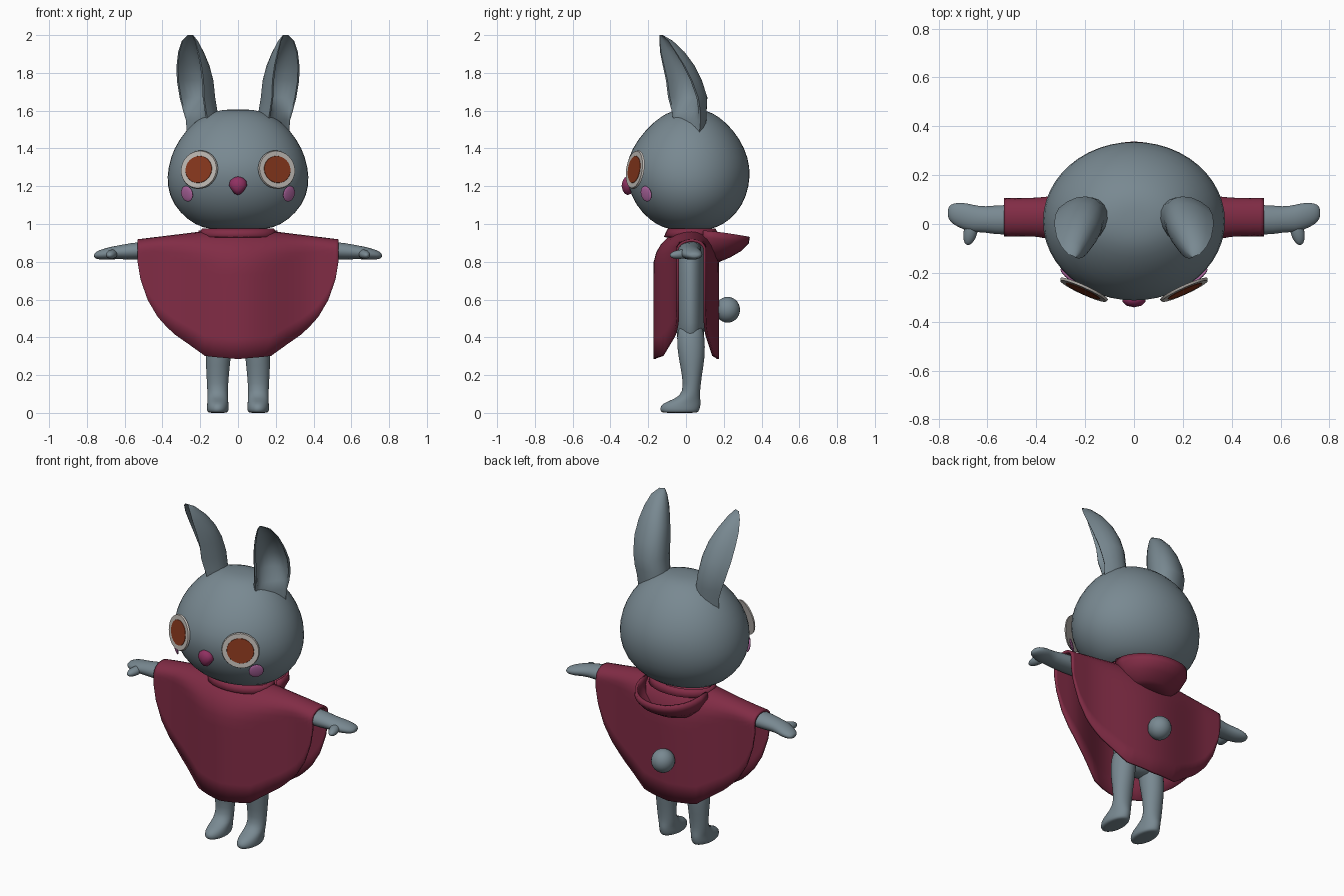
import bpy, bmesh
from math import sin, cos, pi, sqrt, radians
from mathutils import Vector, Matrix


def material(name, rgb):
    m = bpy.data.materials.new(name)
    m.diffuse_color = (*rgb, 1)
    return m


FUR = material("fur", (0.19, 0.25, 0.285))
CLOTH = material("cloth", (0.22, 0.025, 0.06))
WHITE = material("eye_white", (0.50, 0.47, 0.44))
IRIS = material("iris", (0.24, 0.038, 0.012))
PINK = material("pink", (0.45, 0.14, 0.37))
NOSE = material("nose", (0.28, 0.03, 0.12))


def finish(name, bm, mat, mirror=False, subsurf=0, thick=0, sharp=50):
    bmesh.ops.recalc_face_normals(bm, faces=bm.faces)
    me = bpy.data.meshes.new(name)
    bm.to_mesh(me)
    bm.free()
    me.materials.append(mat)
    me.shade_smooth()
    if not subsurf:
        me.set_sharp_from_angle(angle=radians(sharp))
    ob = bpy.data.objects.new(name, me)
    bpy.context.collection.objects.link(ob)
    if mirror:
        ob.modifiers.new("mirror", 'MIRROR').use_mirror_merge = False
    if thick:
        s = ob.modifiers.new("thickness", 'SOLIDIFY')
        s.thickness, s.offset = thick, 0
    if subsurf:
        s = ob.modifiers.new("smooth", 'SUBSURF')
        s.levels = s.render_levels = subsurf
    return ob


def skin(rows, closed=True, caps=True):
    """Bridge rows of points into a tube (closed) or a sheet (open)."""
    bm = bmesh.new()
    vs = [[bm.verts.new(p) for p in r] for r in rows]
    n = len(rows[0])
    for a, b in zip(vs, vs[1:]):
        for i in range(n if closed else n - 1):
            j = (i + 1) % n
            bm.faces.new((a[i], a[j], b[j], b[i]))
    if closed and caps:
        bm.faces.new(vs[0])
        bm.faces.new(vs[-1])
    return bm


def ellipse(c, u, v, n=16):
    c, u, v = Vector(c), Vector(u), Vector(v)
    return [c + u * cos(2 * pi * i / n) + v * sin(2 * pi * i / n) for i in range(n)]


def upright(rings, n=16):
    """Rings are (z, cx, cy, rx, ry)."""
    return skin([ellipse((x, y, z), (rx, 0, 0), (0, ry, 0), n) for z, x, y, rx, ry in rings])


def lerp(pts, x):
    for (x0, y0), (x1, y1) in zip(pts, pts[1:]):
        if x <= x1:
            return y0 + (y1 - y0) * (x - x0) / (x1 - x0)
    return pts[-1][1]


def blob(name, loc, normal, size, mat, mirror=False, disc=False):
    """Flat disc or ellipsoid whose local z points along normal."""
    m = (Matrix.Translation(loc) @ Vector(normal).to_track_quat('Z', 'Y').to_matrix().to_4x4()
         @ Matrix.Diagonal((*size, 1)))
    bm = bmesh.new()
    if disc:
        bmesh.ops.create_cone(bm, cap_ends=True, segments=32, radius1=1, radius2=0.96, depth=1, matrix=m)
    else:
        bmesh.ops.create_uvsphere(bm, u_segments=24, v_segments=14, radius=1, matrix=m)
    return finish(name, bm, mat, mirror)


# Head
finish("head", upright([
    (0.968, 0, 0.02, 0.09, 0.07), (0.978, 0, 0.02, 0.19, 0.14), (1.02, 0, 0.02, 0.268, 0.215),
    (1.10, 0, 0.017, 0.346, 0.287), (1.20, 0, 0.013, 0.381, 0.325), (1.30, 0, 0.01, 0.375, 0.334),
    (1.40, 0, 0.013, 0.344, 0.303), (1.50, 0, 0.018, 0.278, 0.235), (1.57, 0, 0.02, 0.195, 0.155),
    (1.60, 0, 0.02, 0.12, 0.093), (1.607, 0, 0.02, 0.04, 0.03)], 24), FUR, subsurf=1)

# Ears: crescent sections opening forwards and outwards
ear_rows = []
for z, cx, cy, hx, hy, bx, by, hollow in [
        (1.47, 0.215, 0.01, 0.055, 0.06, -0.09, 0.07, 0.0),
        (1.55, 0.218, 0.005, 0.058, 0.072, -0.10, 0.075, 0.0),
        (1.60, 0.230, 0.00, 0.061, 0.076, -0.105, 0.08, 0.2),
        (1.67, 0.244, -0.015, 0.065, 0.080, -0.105, 0.10, 0.65),
        (1.76, 0.253, -0.037, 0.071, 0.069, -0.10, 0.10, 0.78),
        (1.84, 0.259, -0.066, 0.066, 0.057, -0.085, 0.095, 0.8),
        (1.91, 0.263, -0.095, 0.054, 0.042, -0.062, 0.078, 0.75),
        (1.97, 0.261, -0.117, 0.036, 0.024, -0.032, 0.04, 0.65),
        (2.00, 0.253, -0.133, 0.014, 0.006, -0.008, 0.008, 0.3)]:
    c, h, b = Vector((cx, cy, z)), Vector((hx, hy, 0)), Vector((bx, by, 0))
    arc = [pi * i / 10 for i in range(11)]
    ear_rows.append([c + h * cos(t) + b * sin(t) for t in arc]
                    + [c + h * 0.88 * cos(t) + b * hollow * sin(t) for t in reversed(arc)])
finish("ears", skin(ear_rows), FUR, mirror=True)

# Face
en = Vector((0.41, -0.9, 0.14)).normalized()
ec = Vector((0.206, -0.270, 1.288))
blob("eye_whites", ec, en, (0.107, 0.103, 0.010), WHITE, True, True)
blob("irises", ec + en * 0.004, en, (0.079, 0.074, 0.006), IRIS, True, True)
blob("cheeks", (0.270, -0.211, 1.16), (0.66, -0.72, -0.2), (0.041, 0.042, 0.008), PINK, True)
bm = bmesh.new()
bmesh.ops.create_icosphere(bm, subdivisions=2, radius=1, matrix=Matrix.Translation((0, -0.308, 1.203))
                           @ Matrix.Diagonal((0.05, 0.033, 0.05, 1)))
for v in bm.verts:
    if v.co.z < 1.2:
        v.co.x *= 0.75
finish("nose", bm, NOSE, sharp=40)

# Torso and neck
finish("torso", upright([
    (0.33, 0, 0.025, 0.10, 0.06), (0.40, 0, 0.024, 0.165, 0.076), (0.55, 0, 0.022, 0.175, 0.080),
    (0.75, 0, 0.022, 0.165, 0.080), (0.88, 0, 0.02, 0.14, 0.074), (0.94, 0, 0.02, 0.10, 0.07),
    (1.01, 0, 0.02, 0.09, 0.07)]), FUR, subsurf=1)

# Legs with feet
finish("legs", upright([
    (0.48, 0.08, 0.025, 0.06, 0.06), (0.40, 0.095, 0.024, 0.068, 0.077), (0.30, 0.105, 0.03, 0.069, 0.073),
    (0.20, 0.108, 0.032, 0.06, 0.053),
    (0.11, 0.108, 0.03, 0.055, 0.044), (0.075, 0.107, 0.01, 0.056, 0.066), (0.05, 0.107, -0.025, 0.057, 0.106),
    (0.02, 0.107, -0.033, 0.06, 0.108), (0.003, 0.107, -0.033, 0.055, 0.10), (0.0, 0.107, -0.033, 0.04, 0.08)]),
    FUR, mirror=True, subsurf=1)

# Arms with hands
arm = [(0.10, 0.02, 0.88, 0.065, 0.055), (0.54, 0.016, 0.858, 0.067, 0.049), (0.61, 0.018, 0.852, 0.052, 0.039),
       (0.66, 0.022, 0.848, 0.058, 0.035), (0.70, 0.033, 0.841, 0.056, 0.032), (0.74, 0.042, 0.836, 0.045, 0.024),
       (0.758, 0.045, 0.833, 0.028, 0.014), (0.762, 0.045, 0.833, 0.01, 0.006)]
finish("arms", skin([ellipse((x, y, z), (0, ry, 0), (0, 0, rz)) for x, y, z, ry, rz in arm]),
       FUR, mirror=True, subsurf=1)
blob("thumbs", (0.668, -0.028, 0.84), (0.25, -1, -0.12), (0.028, 0.024, 0.06), FUR, True)

# Tail
blob("tail", (0, 0.22, 0.546), (0, 0, 1), (0.066, 0.066, 0.068), FUR)

# Poncho: sheet draped from front hem over the shoulders to back hem
HEM = [(0, 0.285), (0.17, 0.30), (0.26, 0.365), (0.34, 0.42), (0.42, 0.50), (0.48, 0.60), (0.52, 0.72), (0.532, 0.80)]
TOP = [(0, 0.965), (0.18, 0.955), (0.532, 0.912)]
rows = []
for i in range(-16, 17):
    x = 0.532 * sin(i / 16 * pi / 2 * 0.8) / sin(pi / 2 * 0.8)
    a = abs(x)
    w = cos(pi / 2 * min(1, a / 0.42)) ** 1.8 if a < 0.42 else 0
    top, hem, rad = lerp(TOP, a), lerp(HEM, a), 0.05 + 0.14 * w
    row = []
    for k in range(-12, 13):
        s = abs(k) / 12
        drop = (top - hem) * s * s
        out = sqrt(1 - max(0, 1 - drop / rad) ** 2)
        edge = -(0.044 + 0.122 * w) if k < 0 else 0.10 + 0.068 * w
        row.append((x, 0.03 + (edge - 0.03) * out, top - drop))
    rows.append(row)
finish("poncho", skin(rows, closed=False), CLOTH, thick=0.014)

# Collar around the neck
finish("collar", skin([ellipse((0, 0.03, z), (rx, 0, 0), (0, ry, 0), 24)
                       for z, rx, ry in [(0.93, 0.20, 0.14), (0.955, 0.195, 0.13), (0.972, 0.185, 0.12)]],
                      caps=False), CLOTH, thick=0.014)

# Hood hanging as an open bowl behind the neck
rows = []
for half, y0, depth, z, dip in [(0.20, 0.09, 0.24, 0.965, 0.032), (0.205, 0.09, 0.235, 0.93, 0.03),
                                (0.18, 0.10, 0.19, 0.875, 0.01), (0.13, 0.12, 0.11, 0.83, 0.0),
                                (0.06, 0.13, 0.04, 0.805, 0.0)]:
    rows.append([(half * cos(pi * i / 18), y0 + depth * max(0, sin(pi * i / 18)) ** 0.8,
                  z - dip * sin(pi * i / 18)) for i in range(19)])
finish("hood", skin(rows, closed=False), CLOTH, thick=0.016)
